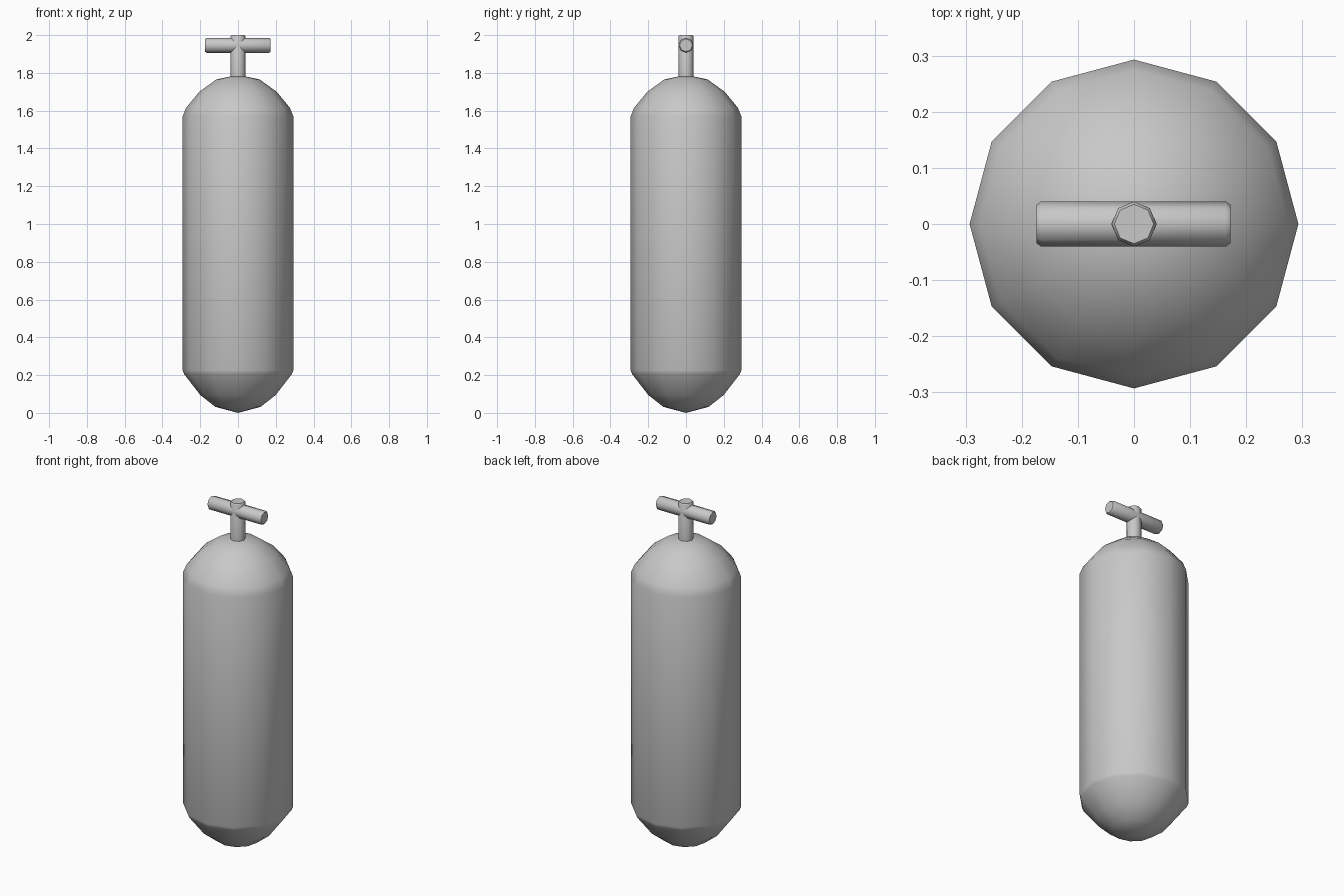
import bpy, bmesh, math
from mathutils import Matrix

cube = bpy.data.objects.get("Cube")
if cube:
    bpy.data.objects.remove(cube, do_unlink=True)

grey = bpy.data.materials.new("plain grey")
grey.use_nodes = True
grey.diffuse_color = (0.58, 0.58, 0.58, 1)
grey.node_tree.nodes["Principled BSDF"].inputs["Base Color"].default_value = (0.58, 0.58, 0.58, 1)


def lathe(name, profile, sides, matrix=Matrix()):
    """Turn (radius, height) points around z; radius 0 gives a pole."""
    bm = bmesh.new()
    rings = []
    for r, z in profile:
        n = sides if r > 0 else 1
        rings.append([bm.verts.new((r * math.cos(math.tau * i / sides),
                                    r * math.sin(math.tau * i / sides), z)) for i in range(n)])
    for low, high in zip(rings, rings[1:]):
        for i in range(sides):
            j = (i + 1) % sides
            corners = [low[i % len(low)], low[j % len(low)],
                       high[j % len(high)], high[i % len(high)]]
            bm.faces.new(list(dict.fromkeys(corners)))
    for ring in (rings[0], rings[-1]):
        if len(ring) > 1:
            bm.faces.new(ring)
    bmesh.ops.recalc_face_normals(bm, faces=bm.faces)
    bm.transform(matrix)
    mesh = bpy.data.meshes.new(name)
    bm.to_mesh(mesh)
    bm.free()
    mesh.materials.append(grey)
    obj = bpy.data.objects.new(name, mesh)
    bpy.context.collection.objects.link(obj)
    bpy.ops.object.select_all(action='DESELECT')
    obj.select_set(True)
    bpy.context.view_layer.objects.active = obj
    bpy.ops.object.shade_smooth_by_angle(angle=math.radians(50))
    return obj


# Twelve-sided tank with a rounded shoulder and a tapering base
lathe("tank_body", [(0, 0), (0.12, 0.032), (0.2, 0.095), (0.285, 0.205), (0.293, 0.225),
                    (0.293, 1.57), (0.275, 1.615), (0.205, 1.7), (0.115, 1.765),
                    (0, 1.79)], 12)

# Valve stem and cross handle, both with softened ends
lathe("valve_stem", [(0.04, 1.76), (0.04, 1.992), (0.035, 2.0)], 8)
lathe("valve_handle", [(0.034, -0.174), (0.04, -0.166), (0.04, 0.164), (0.034, 0.172)], 8,
      Matrix.Translation((0, 0, 1.946)) @ Matrix.Rotation(math.pi / 2, 4, 'Y'))
